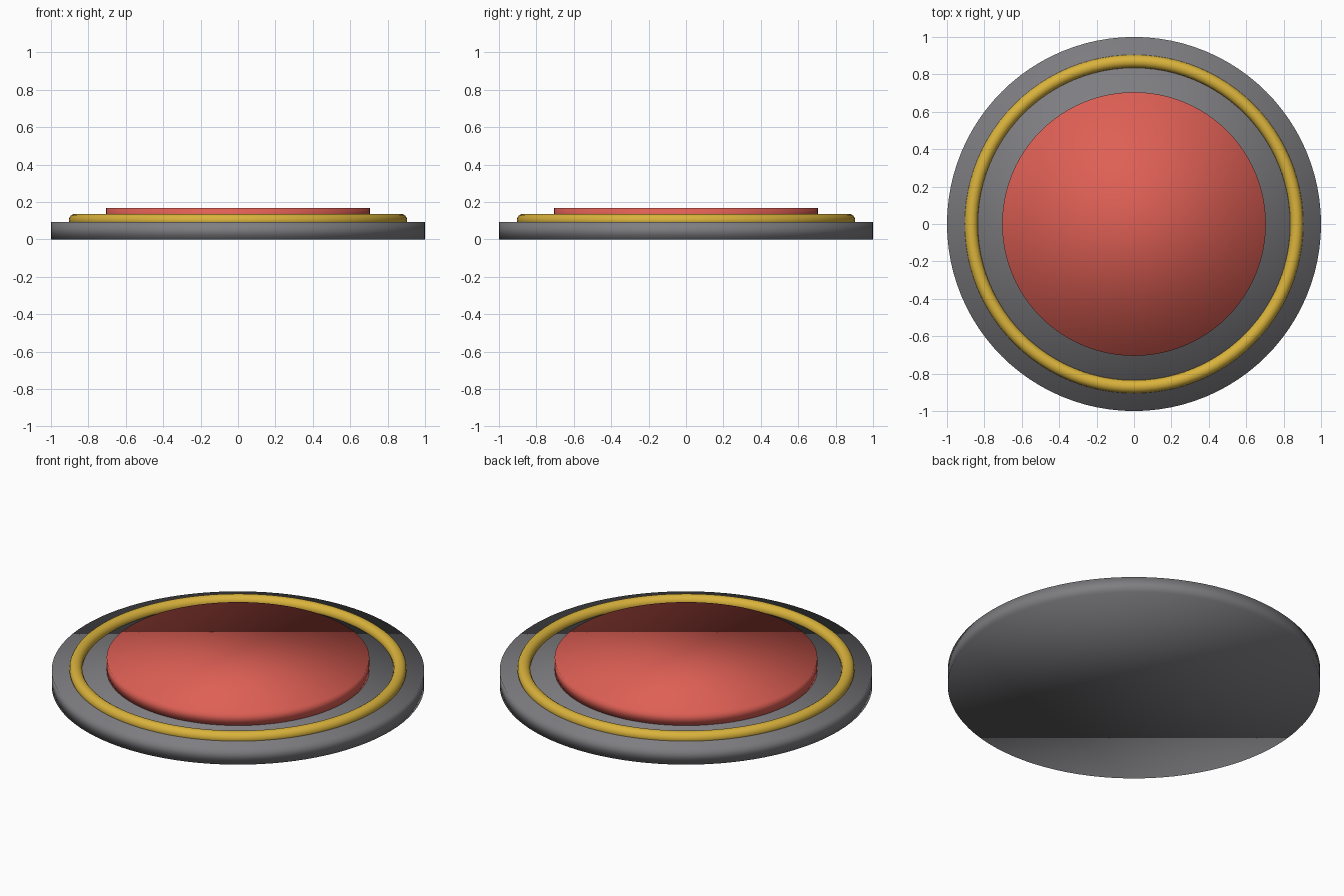
import bpy

if "Cube" in bpy.data.objects:
    bpy.data.objects.remove(bpy.data.objects["Cube"])


def material(name, rgb):
    m = bpy.data.materials.new(name)
    m.diffuse_color = (*rgb, 1.0)
    m.use_nodes = True
    m.node_tree.nodes["Principled BSDF"].inputs["Base Color"].default_value = m.diffuse_color
    return m


def finish(name, mat):
    """Name the new object, colour it and shade it fully smooth."""
    ob = bpy.context.object
    ob.name = name
    ob.data.materials.append(mat)
    bpy.ops.object.shade_smooth()
    return ob


def disc(name, radius, bottom, top, mat):
    bpy.ops.mesh.primitive_cylinder_add(
        vertices=96, radius=radius, depth=top - bottom,
        location=(0, 0, (top + bottom) / 2))
    return finish(name, mat)


grey = material("dark grey", (0.21, 0.21, 0.225))
gold = material("gold", (0.70, 0.45, 0.045))
red = material("coral red", (0.73, 0.115, 0.09))

# Round base plate
disc("base_plate", 1.0, 0.0, 0.094, grey)

# Half-sunk ring around the button
bpy.ops.mesh.primitive_torus_add(
    major_radius=0.87, minor_radius=0.035,
    major_segments=96, minor_segments=16, location=(0, 0, 0.102))
finish("trim_ring", gold)

# Raised centre button
disc("centre_button", 0.705, 0.09, 0.168, red)
